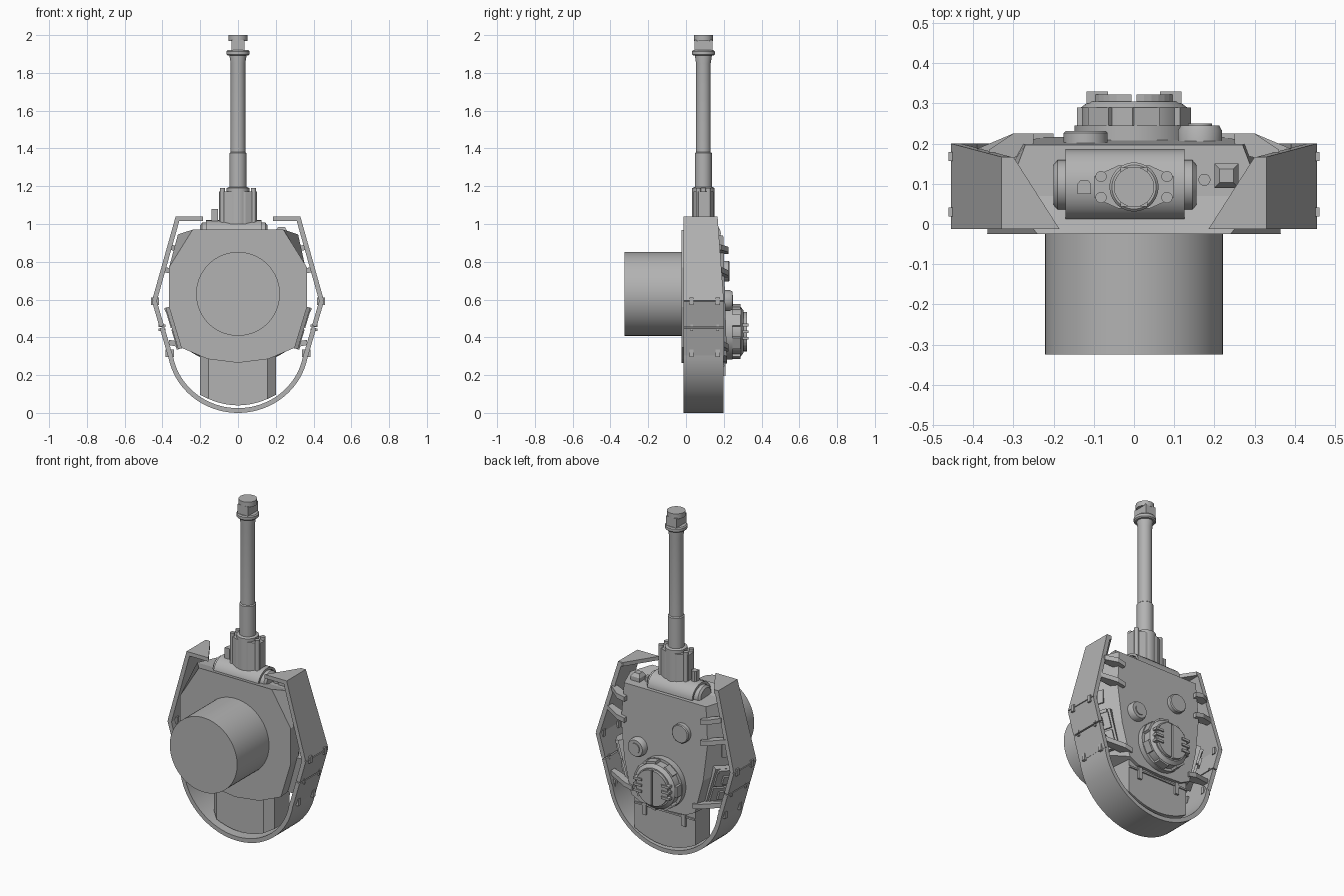
import bpy, bmesh
from math import sin, cos, pi, radians
from mathutils import Vector

if "Cube" in bpy.data.objects:
    bpy.data.objects.remove(bpy.data.objects["Cube"])

GREY = (0.45, 0.45, 0.45, 1)
paint = bpy.data.materials.new("plain_grey")
paint.use_nodes = True
paint.diffuse_color = GREY
paint.node_tree.nodes["Principled BSDF"].inputs["Base Color"].default_value = GREY


def loft(name, rings, smooth=False):
    """Skin equal-length rings of points and cap both ends."""
    bm = bmesh.new()
    rows = [[bm.verts.new(p) for p in ring] for ring in rings]
    n = len(rows[0])
    for a, b in zip(rows, rows[1:]):
        for i in range(n):
            j = (i + 1) % n
            bm.faces.new((a[i], a[j], b[j], b[i]))
    bm.faces.new(rows[0])
    bm.faces.new(rows[-1])
    bmesh.ops.recalc_face_normals(bm, faces=bm.faces)
    mesh = bpy.data.meshes.new(name)
    bm.to_mesh(mesh)
    bm.free()
    mesh.materials.append(paint)
    ob = bpy.data.objects.new(name, mesh)
    bpy.context.collection.objects.link(ob)
    if smooth:
        bpy.ops.object.select_all(action='DESELECT')
        ob.select_set(True)
        bpy.context.view_layer.objects.active = ob
        bpy.ops.object.shade_smooth_by_angle(angle=radians(35))
    return ob


def place(axis, u, v, h):
    """Point from two in-plane coordinates and a height along the axis."""
    return {'X': (h, u, v), 'Y': (u, h, v), 'Z': (u, v, h)}[axis]


def turned(name, axis, centre, profile, sides=32, smooth=True):
    """Revolve (radius, height) pairs about an axis line."""
    cu, cv = centre
    turn = [2 * pi * (i + 0.5) / sides for i in range(sides)]
    return loft(name, [[place(axis, cu + r * cos(t), cv + r * sin(t), h) for t in turn]
                       for r, h in profile], smooth)


def prism(name, axis, outline, lo, hi, smooth=False):
    return loft(name, [[place(axis, u, v, h) for u, v in outline] for h in (lo, hi)], smooth)


def box(name, x0, x1, y0, y1, z0, z1):
    return prism(name, 'Z', [(x0, y0), (x1, y0), (x1, y1), (x0, y1)], z0, z1)


def oriented_box(name, c, axes, size):
    """Box whose edges follow three given unit vectors."""
    u, v, n = [a * s / 2 for a, s in zip(axes, size)]
    square = ((-1, -1), (1, -1), (1, 1), (-1, 1))
    return loft(name, [[c + u * a + v * b + n * k for a, b in square] for k in (-1, 1)])


def mirrored(half):
    """Complete a half outline that ends on the centre line."""
    return half + [(-x, z) for x, z in reversed(half[:-1])]


def strip(name, path, tops, thick=0.025, bottom=-0.013, smooth=False):
    """Bent armour sheet: path is the outer edge in x-z, tops its upper y."""
    rings = []
    for i, p in enumerate(path):
        a, b = Vector(path[max(i - 1, 0)]), Vector(path[min(i + 1, len(path) - 1)])
        d = (b - a).normalized()
        qx, qz = p[0] + d.y * thick, p[1] - d.x * thick
        rings.append([(p[0], bottom, p[1]), (p[0], tops[i], p[1]),
                      (qx, tops[i], qz), (qx, bottom, qz)])
    return loft(name, rings, smooth)


# Turret body: floor, belt and roof outlines
floor = mirrored([(.24, .97), (.365, .77), (.365, .56), (.30, .345), (.16, .285), (0, .265)])
belt = mirrored([(.318, .945), (.357, .77), (.35, .56), (.29, .345), (.16, .285), (0, .265)])
roof = mirrored([(.27, .94), (.285, .72), (.26, .5), (.21, .3), (.15, .27), (0, .262)])


def roof_y(z):
    return 0.197 + (0.94 - z) * 0.03


loft("turret_body", [[(x, -.025, z) for x, z in floor], [(x, .07, z) for x, z in belt],
                     [(x, roof_y(z), z) for x, z in roof]])
turned("turret_ring_drum", 'Y', (0, .63), [(.222, -.325), (.222, .0)], 64)

# Rear stowage bin with a curved back
def bin_ring(w, y):
    xs = [w * (1 - i / 6) for i in range(7)]
    return [(x, y, z) for x, z in mirrored([(w, .31)] + [(x, .04 + 1.4 * x * x) for x in xs])]


loft("stowage_bin", [bin_ring(.155, .02), bin_ring(.2, .06), bin_ring(.2, .197)])
box("bin_lid_seam", -.2, .2, .19, .205, .245, .255)
for x in (-.13, .13):
    box("bin_hinge", x - .012, x + .012, .19, .21, .195, .265)

# Skirt around the back
arc = []
for i in range(41):
    t = -1.43 + 2.86 * i / 40
    arc.append((.375 * sin(t), .36 - .36 * cos(t)))
strip("rear_skirt", arc[::-1], [.198] * 41, smooth=True)

for s, side in ((1, "left"), (-1, "right")):
    def flip(pts):
        return [(s * x, z) for x, z in pts]

    # Side skirt plates and front flap
    t = .025 * s
    strip(side + "_front_skirt", flip([(.33, 1.04), (.455, .595)]), [.167, .2], t)
    strip(side + "_skirt_door_front", flip([(.455, .59), (.416, .455)]), [.2, .2], t)
    strip(side + "_skirt_door_rear", flip([(.414, .448), (.372, .305)]), [.2, .2], t)
    prism(side + "_front_flap", 'Z', flip([(.185, -.013), (.33, -.013), (.33, .167), (.3, .167)]),
          1.017, 1.04)

    # Clips holding the skirt doors
    for y in (.03, .168):
        for x, z in ((.447, .59), (.37, .315)):
            box(side + "_skirt_clip", s * (x - .03), s * (x + .014), y - .011, y + .011, z - .02, z + .02)
        for z in (.44, .462):
            box(side + "_door_latch", s * .385, s * .42, y - .006, y + .006, z - .006, z + .006)

    # Struts from the roof to the skirt
    for z, x, reach in ((.865, .25, .36), (.74, .25, .395), (.36, .2, .365)):
        outline = flip([(x, .2), (x, .225), (x + .05, .225), (reach, .185), (reach, .15), (x + .03, .17)])
        loft(side + "_skirt_strut", [[(u, v, z + h + abs(u) * .2 - .06) for u, v in outline]
                                     for h in (-.014, .014)])

    # Side hatch with a frame, ports and hinges
    along = Vector((-s * .065, 0, -.215)).normalized()
    up = Vector((-s * .075, .13, 0)).normalized()
    out = along.cross(up).normalized() * s
    if out.x * s < 0:
        out = -out
    up = out.cross(along).normalized()
    axes = (along, up, out)
    mid = Vector((s * .305, .115, .46))
    oriented_box(side + "_hatch_frame", mid, axes, (.23, .13, .035))
    for k in (-1, 1):
        c = mid + along * k * .053 + out * .02
        oriented_box(side + "_hatch_door", c, axes, (.095, .105, .02))
        oriented_box(side + "_hatch_port", c + out * .013, axes, (.05, .03, .02))
        oriented_box(side + "_hatch_hinge", mid + along * k * .105 + out * .02, axes, (.018, .1, .03))

    # Side vision port
    oriented_box(side + "_vision_port", Vector((s * .33, .115, .67)), (Vector((0, 0, 1)), up, out),
                 (.08, .03, .02))

# Commander's cupola
cup = (0, .43)
turned("cupola_base", 'Y', cup, [(.148, .2), (.148, .245)], 40)
turned("cupola_ring", 'Y', cup, [(.132, .24), (.132, .29), (.112, .305)], 40)
for i in range(7):
    a = 2 * pi * (i + .5) / 7
    radial, tangent = Vector((cos(a), 0, sin(a))), Vector((-sin(a), 0, cos(a)))
    oriented_box("cupola_vision_block", Vector((0, .267, .43)) + radial * .124,
                 (tangent, Vector((0, 1, 0)), radial), (.065, .045, .036))
for s in (-1, 1):
    turns = [-pi / 2 + pi * i / 16 for i in range(17)]
    half = [(s * (.006 + .098 * cos(a)), .43 + .104 * sin(a)) for a in turns]
    prism("cupola_hatch_half", 'Y', half, .3, .322)
    for z in (-.035, 0, .035):
        box("cupola_hatch_hinge", s * .065, s * .118, .3, .33, .423 + z, .437 + z)

# Roof fittings
turned("roof_ventilator", 'Y', (.164, .595), [(.055, .195), (.055, .232), (.048, .245)])
turned("ventilator_cap", 'Y', (.164, .595), [(.03, .24), (.03, .25)])
turned("loader_periscope_cover", 'Y', (-.12, .75), [(.055, .19), (.055, .226), (.05, .231)])

# Gun mount: trunnion drum under a curved shield
turned("trunnion_drum", 'X', (.097, .945),
       [(.05, -.2), (.062, -.19), (.062, .145), (.05, .155)])
shield = []
for rise, width in ((.075, .0875), (.06, .075)):
    span = [pi * i / 16 for i in range(17)]
    row = [(.0975 + width * cos(a), .945 + rise * sin(a)) for a in span]
    shield += row if not shield else row[::-1]
prism("gun_shield", 'X', shield, -.17, .125, True)

# Gun sleeve with bolts
BY = .092
hexagon = [(.1, .118), (.04, .145), (-.04, .145), (-.1, .118),
           (-.1, .066), (-.04, .039), (.04, .039), (.1, .066)]
prism("gun_sleeve", 'Z', hexagon, 1.0, 1.172)
turned("sleeve_collar", 'Z', (0, BY), [(.06, 1.0), (.06, 1.19), (.05, 1.195)])
for x in (-.082, .082):
    for y in (.066, .118):
        turned("sleeve_bolt", 'Z', (x, y), [(.014, 1.0), (.014, 1.19)], 12)
prism("coaxial_gun_housing", 'Z', [(-.14, .075), (-.107, .075), (-.107, .1), (-.115, .11),
                                   (-.132, .11), (-.14, .1)], .99, 1.08)

# Barrel and muzzle brake
turned("barrel", 'Z', (0, BY), [(.045, 1.17), (.045, 1.375), (.039, 1.38), (.039, 1.85),
                               (.045, 1.89), (.045, 1.9)])
turned("muzzle_ring", 'Z', (0, BY), [(.055, 1.892), (.061, 1.898), (.061, 1.914), (.055, 1.92)])
box("muzzle_brake_web", -.034, .034, BY - .048, BY + .048, 1.91, 1.975)
turned("muzzle_cap", 'Z', (0, BY), [(.05, 1.97), (.05, 2.0)])

# Front plate fittings
turned("front_sight_port", 'Z', (.175, .11), [(.015, .94), (.015, .972)], 20)
loft("front_vision_block", [[(.23 + k * a, .12 + k * b, z) for a, b in
                             ((-1, -1), (1, -1), (1, 1), (-1, 1))]
                            for k, z in ((.03, .93), (.03, .965), (.017, .985))])
